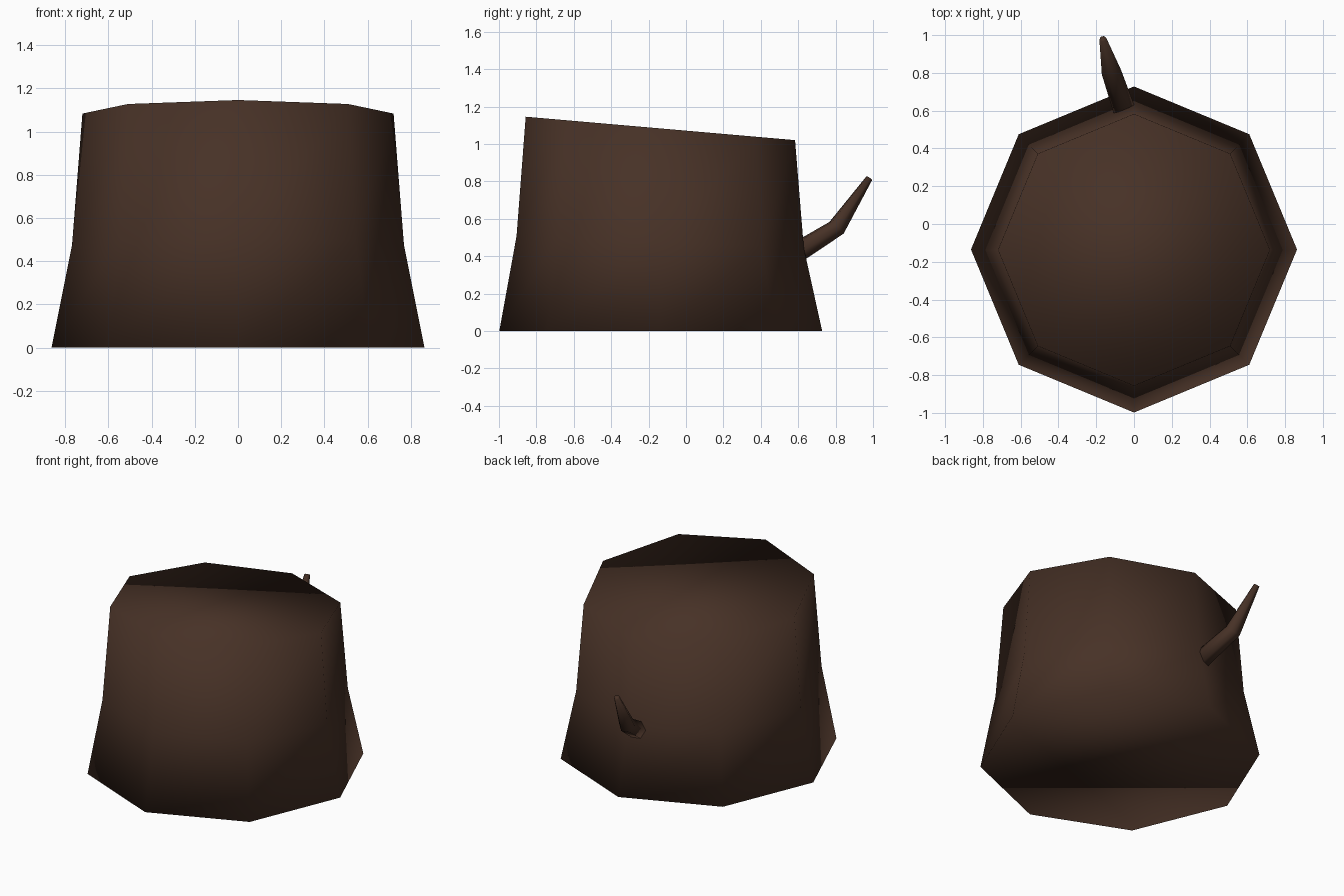
import bpy, bmesh, math
from mathutils import Vector

if "Cube" in bpy.data.objects:
    bpy.data.objects.remove(bpy.data.objects["Cube"])

bark = bpy.data.materials.new("dark bark brown")
bark.diffuse_color = (0.063, 0.031, 0.0195, 1)
bark.use_nodes = True
bark.node_tree.nodes["Principled BSDF"].inputs["Base Color"].default_value = bark.diffuse_color


def loft(name, rings):
    """Skin a closed, smooth shaded tube through rings of points."""
    bm = bmesh.new()
    loops = [[bm.verts.new(p) for p in ring] for ring in rings]
    n = len(loops[0])
    for a, b in zip(loops, loops[1:]):
        for i in range(n):
            j = (i + 1) % n
            bm.faces.new((a[i], a[j], b[j], b[i]))
    bm.faces.new(loops[0][::-1])
    bm.faces.new(loops[-1])
    bmesh.ops.recalc_face_normals(bm, faces=bm.faces)
    for f in bm.faces:
        f.smooth = True
    me = bpy.data.meshes.new(name)
    bm.to_mesh(me)
    bm.free()
    me.materials.append(bark)
    ob = bpy.data.objects.new(name, me)
    bpy.context.collection.objects.link(ob)
    return ob


# Stump: eight-sided flared trunk with a slanted cut (radius, centre y, z, slope)
def trunk_ring(r, cy, z, slope):
    pts = []
    for i in range(8):
        a = math.tau * i / 8
        y = r * math.sin(a)
        pts.append((r * math.cos(a), cy + y, z - slope * y))
    return pts


loft("stump", [trunk_ring(*r) for r in (
    (0.863, -0.135, 0.0, 0.0),
    (0.768, -0.138, 0.475, 0.042),
    (0.72, -0.137, 1.083, 0.087))])


# Branch stub: tapered, bent twig growing from the back
def twig_ring(c, d, r, n=6):
    q = Vector(d).to_track_quat('Z', 'Y')
    return [Vector(c) + q @ Vector((r * math.cos(math.tau * i / n),
                                    r * math.sin(math.tau * i / n), 0))
            for i in range(n)]


loft("branch", [
    twig_ring((-0.04, 0.57, 0.405), (-0.07, 0.22, 0.13), 0.06),
    twig_ring((-0.12, 0.805, 0.552), (-0.11, 0.42, 0.45), 0.052),
    twig_ring((-0.165, 0.98, 0.817), (-0.05, 0.18, 0.26), 0.019)])
